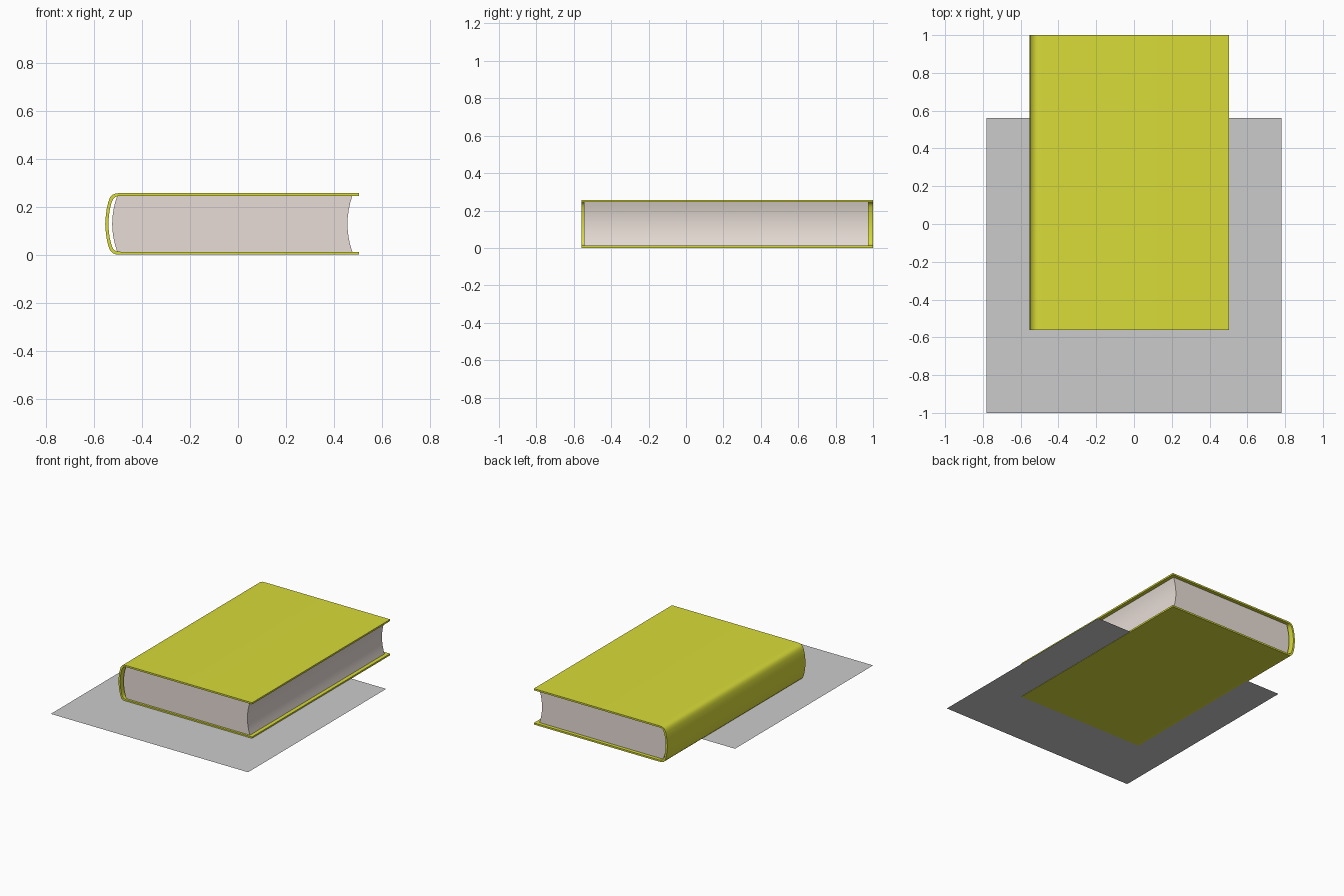
import bpy, bmesh, math

if "Cube" in bpy.data.objects:
    bpy.data.objects.remove(bpy.data.objects["Cube"])


def paint(obj, name, color):
    mat = bpy.data.materials.new(name)
    mat.diffuse_color = (*color, 1)
    mat.use_nodes = True
    mat.node_tree.nodes["Principled BSDF"].inputs["Base Color"].default_value = mat.diffuse_color
    obj.data.materials.append(mat)


def extrude_profile(name, profile, y0, y1):
    """Close an (x, z) outline and extrude it along y."""
    bm = bmesh.new()
    face = bm.faces.new([bm.verts.new((x, y0, z)) for x, z in profile])
    ext = bmesh.ops.extrude_face_region(bm, geom=[face])
    moved = [v for v in ext["geom"] if isinstance(v, bmesh.types.BMVert)]
    bmesh.ops.translate(bm, verts=moved, vec=(0, y1 - y0, 0))
    bmesh.ops.recalc_face_normals(bm, faces=bm.faces)
    mesh = bpy.data.meshes.new(name)
    bm.to_mesh(mesh)
    bm.free()
    obj = bpy.data.objects.new(name, mesh)
    bpy.context.collection.objects.link(obj)
    bpy.ops.object.select_all(action='DESELECT')
    bpy.context.view_layer.objects.active = obj
    obj.select_set(True)
    bpy.ops.object.shade_smooth_by_angle(angle=math.radians(35))
    return obj


MID = 0.1285  # half height of the closed book


def mirrored(half):
    """Upper half as (x, height above middle), ending on the middle line."""
    return ([(x, MID + h) for x, h in half] +
            [(x, MID - h) for x, h in reversed(half) if h > 0])


# Cover: two boards joined by a rounded spine
outer = mirrored([(0.503, 0.1285), (-0.485, 0.1285), (-0.508, 0.127), (-0.523, 0.121),
                  (-0.533, 0.110), (-0.540, 0.092), (-0.547, 0.062), (-0.551, 0.03), (-0.553, 0)])
inner = mirrored([(0.503, 0.1165), (-0.485, 0.1165), (-0.503, 0.115), (-0.514, 0.110),
                  (-0.521, 0.102), (-0.527, 0.088), (-0.534, 0.060), (-0.538, 0.03), (-0.540, 0)])
cover = extrude_profile("cover", outer + inner[::-1], -0.56, 1.0)
paint(cover, "cover_olive", (0.69, 0.71, 0.04))


# Page block: bulging at the spine, hollow at the fore edge
def arc(x, bulge, n=8):
    return [(x - bulge * (1 - t * t), MID + 0.1165 * t)
            for t in (1 - 2 * i / n for i in range(n + 1))]


pages = extrude_profile("page_block", arc(0.476, 0.02) + arc(-0.503, 0.021)[::-1], -0.545, 0.975)
paint(pages, "paper", (0.80, 0.72, 0.67))

# Flat sheet lying at the foot of the book
bpy.ops.mesh.primitive_plane_add(size=1.56, location=(0, -0.22, 0.002))
bpy.context.object.name = "base_sheet"
